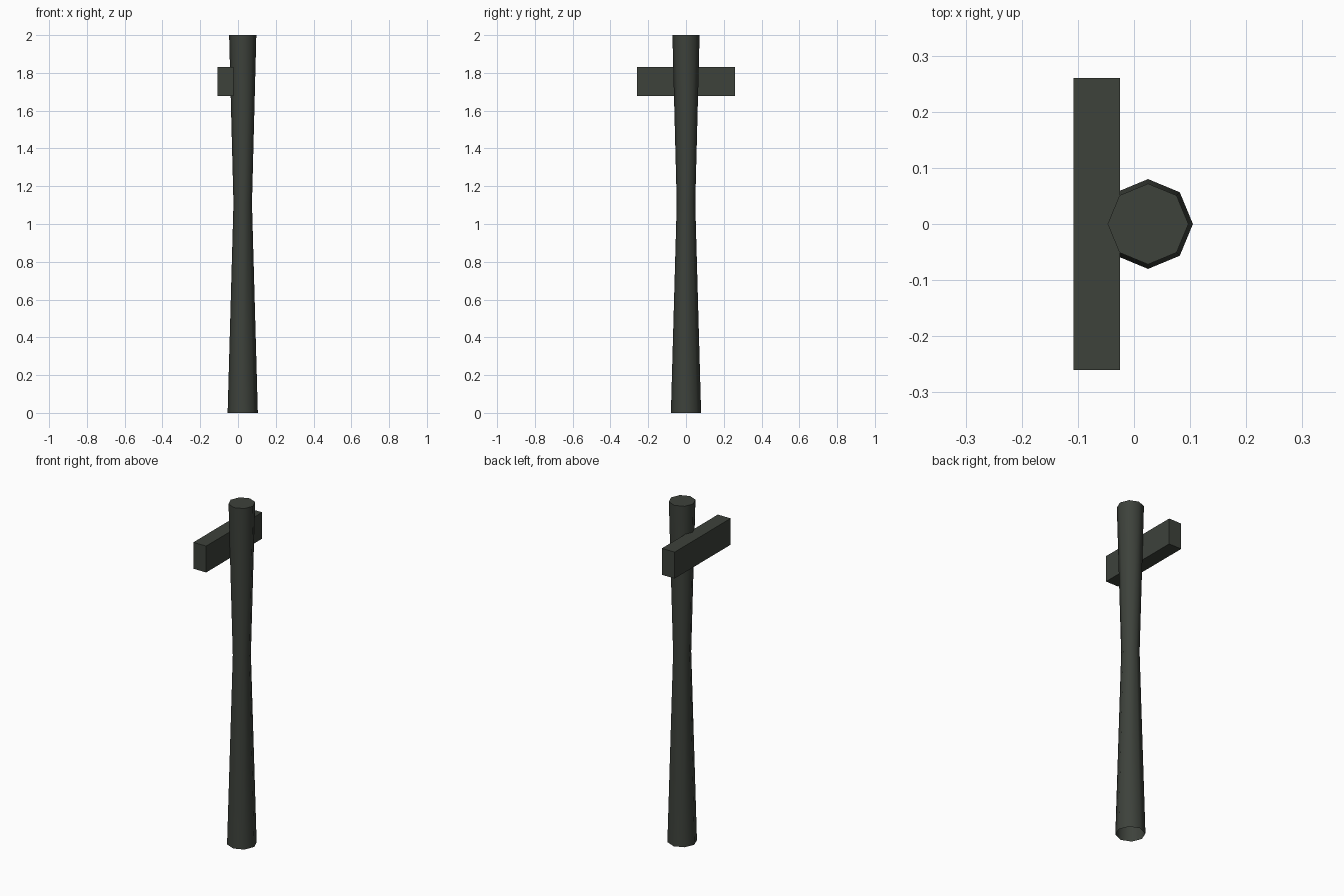
import bpy, bmesh, math

if "Cube" in bpy.data.objects:
    bpy.data.objects.remove(bpy.data.objects["Cube"])

mat = bpy.data.materials.new("dark_grey_green")
mat.diffuse_color = (0.047, 0.054, 0.044, 1)
mat.use_nodes = True
mat.node_tree.nodes["Principled BSDF"].inputs["Base Color"].default_value = mat.diffuse_color


def finish(bm, name):
    bmesh.ops.recalc_face_normals(bm, faces=bm.faces)
    mesh = bpy.data.meshes.new(name)
    bm.to_mesh(mesh)
    bm.free()
    mesh.materials.append(mat)
    obj = bpy.data.objects.new(name, mesh)
    bpy.context.collection.objects.link(obj)
    return obj


# Post: eight-sided, pinched at the waist, capped on top and open underneath
SIDES = 8
CENTRE_X = 0.025
PROFILE = [(0.08, 0.0), (0.049, 1.11), (0.072, 2.0)]  # radius, height

bm = bmesh.new()
rings = []
for r, z in PROFILE:
    angles = [i * math.tau / SIDES for i in range(SIDES)]
    rings.append([bm.verts.new((CENTRE_X + r * math.cos(a), r * math.sin(a), z)) for a in angles])
for low, high in zip(rings, rings[1:]):
    for i in range(SIDES):
        j = (i + 1) % SIDES
        bm.faces.new((low[i], low[j], high[j], high[i])).smooth = True
cap = bm.faces.new(rings[-1])
for e in cap.edges:
    e.smooth = False
finish(bm, "post")

# Crossbar: plain block let into the side of the post
bm = bmesh.new()
bmesh.ops.create_cube(bm, size=1)
bmesh.ops.scale(bm, vec=(0.083, 0.52, 0.155), verts=bm.verts)
bmesh.ops.translate(bm, vec=(-0.0665, 0, 1.755), verts=bm.verts)
finish(bm, "crossbar")
